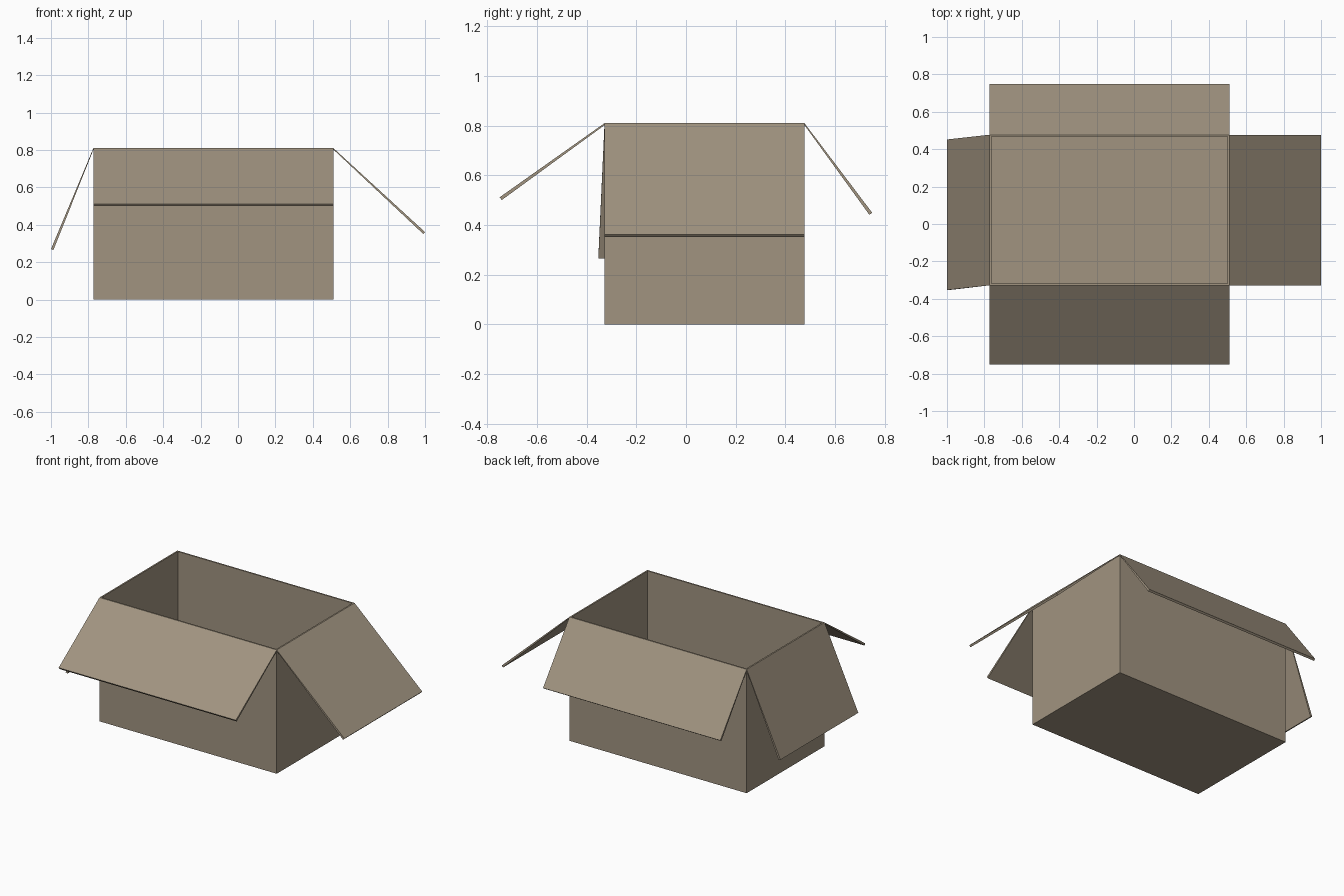
import bpy, bmesh
from mathutils import Vector

if "Cube" in bpy.data.objects:
    bpy.data.objects.remove(bpy.data.objects["Cube"])

X0, X1 = -0.773, 0.51
Y0, Y1 = -0.328, 0.477
H, T = 0.81, 0.014

cardboard = bpy.data.materials.new("cardboard")
cardboard.diffuse_color = (0.355, 0.295, 0.217, 1)
cardboard.use_nodes = True
cardboard.node_tree.nodes["Principled BSDF"].inputs["Base Color"].default_value = cardboard.diffuse_color


def finish(name, bm):
    bmesh.ops.recalc_face_normals(bm, faces=bm.faces)
    mesh = bpy.data.meshes.new(name)
    bm.to_mesh(mesh)
    bm.free()
    mesh.materials.append(cardboard)
    obj = bpy.data.objects.new(name, mesh)
    bpy.context.collection.objects.link(obj)
    return obj


def flap(name, a, b, drop):
    """Thin slab hinged on edge a-b along the drop vector, creased at the hinge."""
    a, b, drop = Vector(a), Vector(b), Vector(drop)
    n = (b - a).cross(drop).normalized() * T / 2
    if n.z < 0:
        n = -n
    crease = Vector((0, 0, 0.008))
    upper = [a, b, b + drop + n, a + drop + n]
    lower = [a - crease, b - crease, b + drop - n, a + drop - n]
    bm = bmesh.new()
    u = [bm.verts.new(p) for p in upper]
    w = [bm.verts.new(p) for p in lower]
    bm.faces.new(u)
    bm.faces.new(w[::-1])
    for i in range(4):
        j = (i + 1) % 4
        bm.faces.new((u[i], w[i], w[j], u[j]))
    return finish(name, bm)


# Open box: solid block whose top is inset and pushed down to the floor
bm = bmesh.new()
bmesh.ops.create_cube(bm, size=1)
bmesh.ops.scale(bm, verts=bm.verts, vec=(X1 - X0, Y1 - Y0, H))
bmesh.ops.translate(bm, verts=bm.verts, vec=((X0 + X1) / 2, (Y0 + Y1) / 2, H / 2))
top = max(bm.faces, key=lambda f: f.calc_center_median().z)
bmesh.ops.inset_region(bm, faces=[top], thickness=T)
ext = bmesh.ops.extrude_discrete_faces(bm, faces=[top])
bmesh.ops.translate(bm, verts=ext["faces"][0].verts, vec=(0, 0, T - H))
finish("box_body", bm)

# Four flaps folded outwards at different angles; the left one is skewed
flap("front_flap", (X0, Y0, H), (X1, Y0, H), (0, -0.418, -0.304))
flap("back_flap", (X0, Y1, H), (X1, Y1, H), (0, 0.267, -0.365))
flap("right_flap", (X1, Y0, H), (X1, Y1, H), (0.485, 0, -0.454))
flap("left_flap", (X0, Y0, H), (X0, Y1, H), (-0.2205, -0.025, -0.543))
